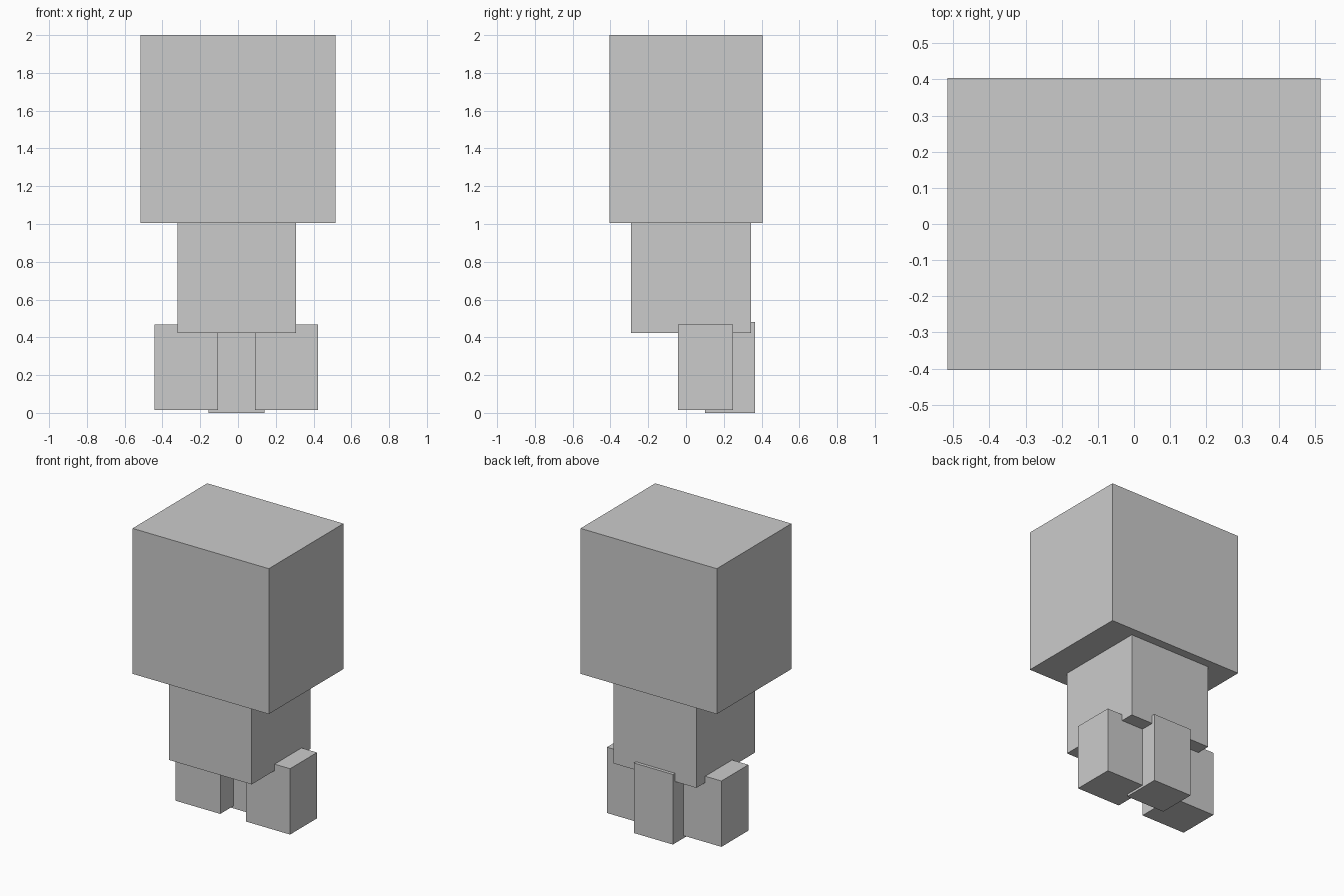
import bpy
import bmesh

if "Cube" in bpy.data.objects:
    bpy.data.objects.remove(bpy.data.objects["Cube"])

grey = bpy.data.materials.new("light grey")
grey.diffuse_color = (0.6, 0.6, 0.6, 1)
grey.use_nodes = True
grey.node_tree.nodes["Principled BSDF"].inputs["Base Color"].default_value = grey.diffuse_color


def box(name, x, y, z):
    """Add a box spanning the given (low, high) range on each axis."""
    bm = bmesh.new()
    bmesh.ops.create_cube(bm, size=1)
    for v in bm.verts:
        v.co = [(lo + hi) / 2 + c * (hi - lo) for (lo, hi), c in zip((x, y, z), v.co)]
    mesh = bpy.data.meshes.new(name)
    bm.to_mesh(mesh)
    bm.free()
    mesh.materials.append(grey)
    obj = bpy.data.objects.new(name, mesh)
    bpy.context.collection.objects.link(obj)
    return obj


# Big head on a smaller torso
box("head", (-0.516, 0.516), (-0.404, 0.404), (1.004, 2.0))
box("torso", (-0.32, 0.307), (-0.29, 0.344), (0.423, 1.004))

# Two front legs, same depth and height
for name, x in (("left_leg", (-0.443, -0.105)), ("right_leg", (0.09, 0.424))):
    box(name, x, (-0.042, 0.249), (0.016, 0.467))

# Single middle leg at the back
box("back_leg", (-0.157, 0.139), (0.10, 0.366), (0.0, 0.48))
